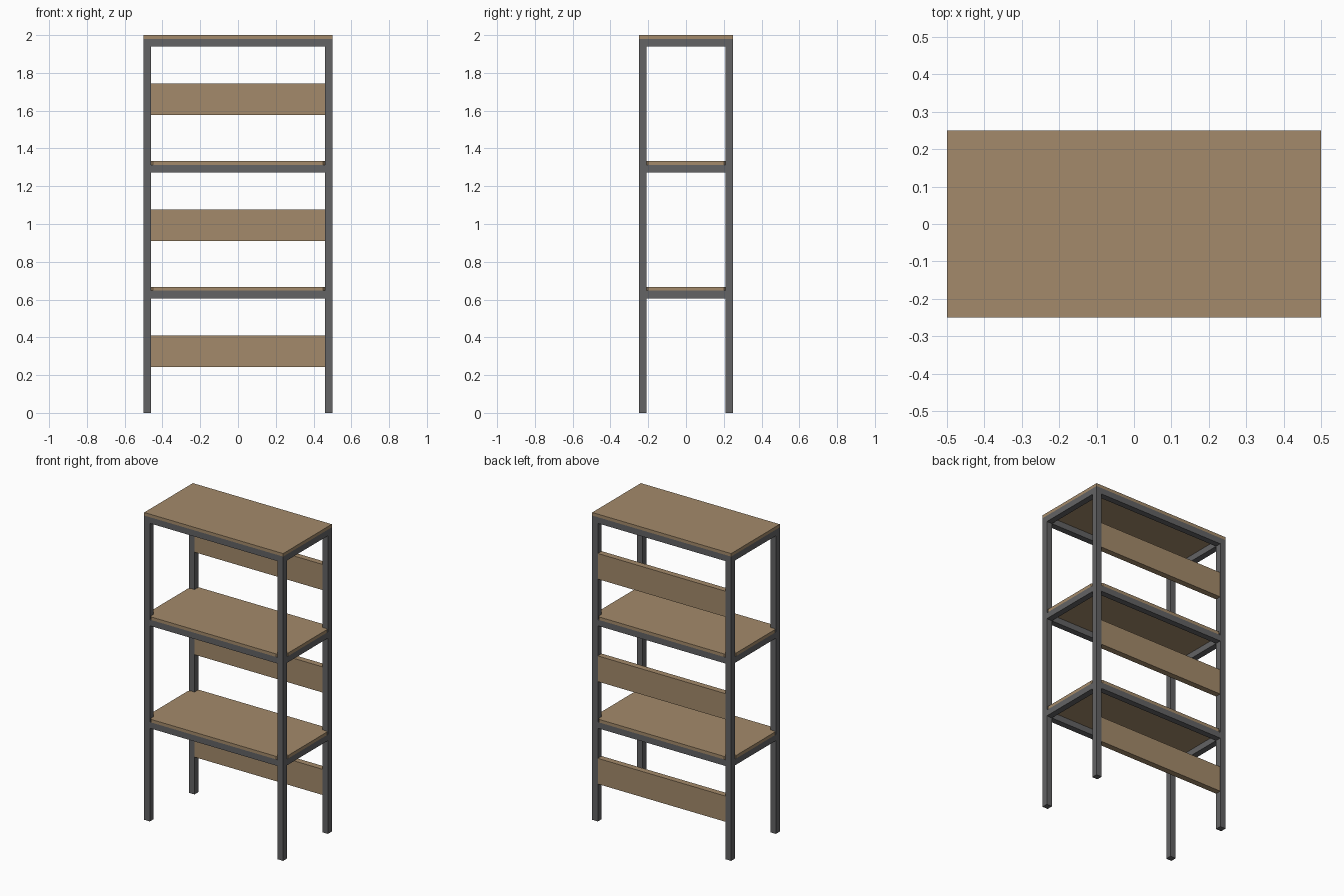
import bpy, bmesh

if "Cube" in bpy.data.objects:
    bpy.data.objects.remove(bpy.data.objects["Cube"])

def material(name, rgb):
    m = bpy.data.materials.new(name)
    m.diffuse_color = (*rgb, 1)
    m.use_nodes = True
    m.node_tree.nodes["Principled BSDF"].inputs["Base Color"].default_value = m.diffuse_color
    return m

wood = material("wood brown", (0.37, 0.255, 0.145))
metal = material("dark grey metal", (0.125, 0.125, 0.128))

def box(name, lo, hi, mat, chamfer=0):
    """Box from its two corners, optionally with cut vertical corners."""
    bm = bmesh.new()
    bmesh.ops.create_cube(bm, size=1)
    for v in bm.verts:
        v.co = [(a + b) / 2 + c * (b - a) for a, b, c in zip(lo, hi, v.co)]
    if chamfer:
        upright = [e for e in bm.edges
                   if (e.verts[0].co - e.verts[1].co).xy.length < 1e-5]
        bmesh.ops.bevel(bm, geom=upright, offset=chamfer, segments=1,
                        affect='EDGES', profile=0.5)
    bmesh.ops.recalc_face_normals(bm, faces=bm.faces)
    me = bpy.data.meshes.new(name)
    bm.to_mesh(me)
    bm.free()
    me.materials.append(mat)
    ob = bpy.data.objects.new(name, me)
    bpy.context.collection.objects.link(ob)
    return ob

X, Y, T, B = 0.5, 0.25, 0.04, 0.02   # half width, half depth, bar size, board thickness

def span(s, outer):
    """Range of a bar lying against the outer side s."""
    return sorted((s * outer, s * (outer - T)))

# Corner posts
for sx in (-1, 1):
    for sy in (-1, 1):
        (x0, x1), (y0, y1) = span(sx, X), span(sy, Y)
        box("corner_post", (x0, y0, 0), (x1, y1, 2 - B), metal)

for i in (1, 2, 3):
    top = 2 * i / 3
    z0, z1 = top - B - T, top - B
    # Frame rails under each shelf
    for s in (-1, 1):
        y0, y1 = span(s, Y)
        box("long_rail", (T - X, y0, z0), (X - T, y1, z1), metal)
        x0, x1 = span(s, X)
        box("side_rail", (x0, T - Y, z0), (x1, Y - T, z1), metal)
    # Shelf board, corners cut where it meets the posts
    box("top_board" if i == 3 else "shelf_board", (-X, -Y, z1), (X, Y, top),
        wood, 0 if i == 3 else 0.05)
    # Back slat between the rear posts
    zc = top - 0.34
    box("back_slat", (T - X, Y - T, zc - 0.0835), (X - T, Y - 0.001, zc + 0.0835), wood)
